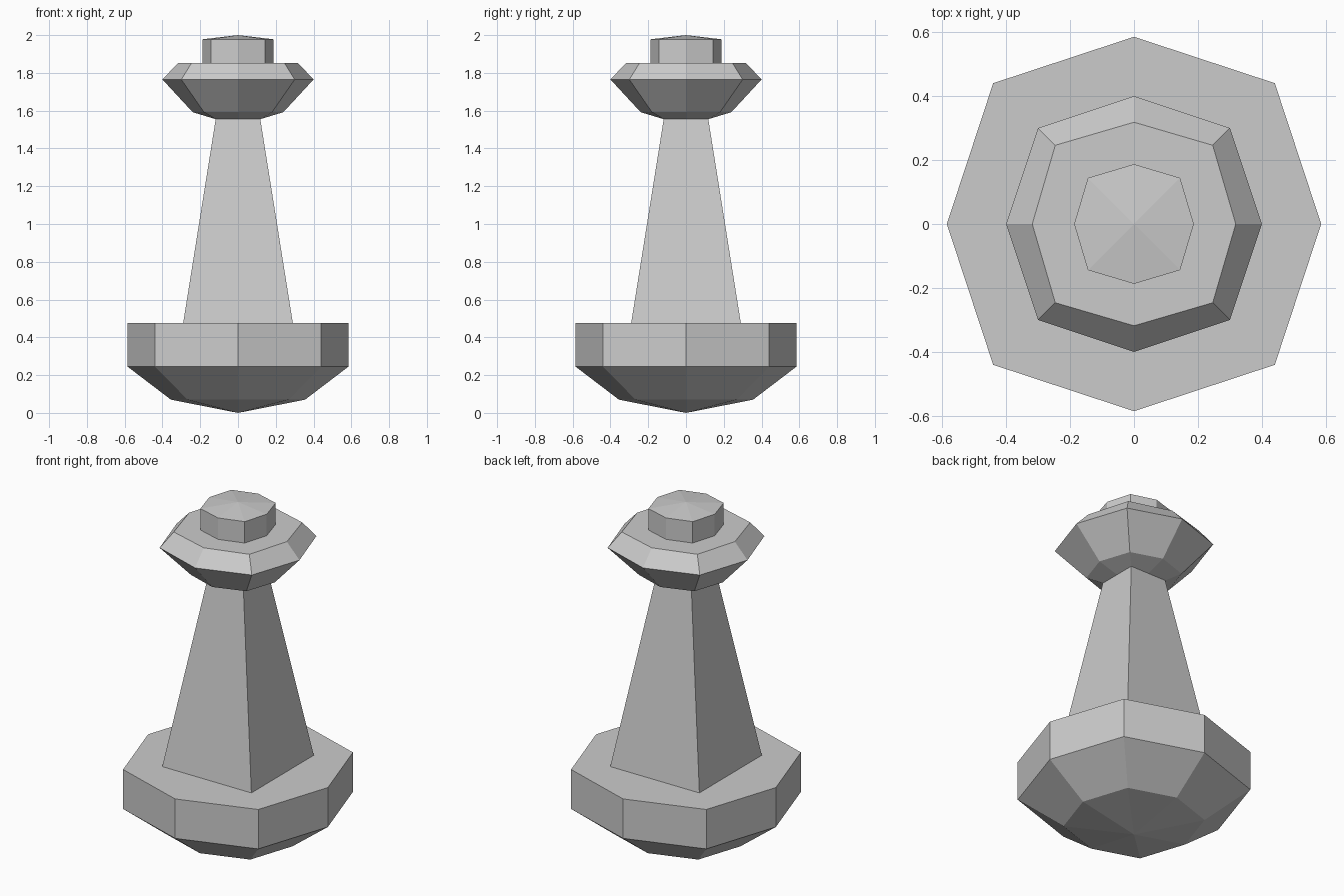
import bpy, bmesh

if "Cube" in bpy.data.objects:
    bpy.data.objects.remove(bpy.data.objects["Cube"])


def octagon(a, d):
    """Eight points: a on the axes, (d, d) on the diagonals."""
    return [(a, 0), (d, d), (0, a), (-d, d), (-a, 0), (-d, -d), (0, -a), (d, -d)]


def square(s):
    return [(s, s), (-s, s), (-s, -s), (s, -s)]


def loft(name, sections):
    """Skin flat faces through (outline, z) sections from bottom to top."""
    bm = bmesh.new()
    rings = [[bm.verts.new((x, y, z)) for x, y in pts] for pts, z in sections]
    for low, high in zip(rings, rings[1:]):
        n = len(low)
        for i in range(n):
            j = (i + 1) % n
            bm.faces.new((low[i], low[j], high[j], high[i]))
    # Zero-size outlines merge into a pointed tip
    bmesh.ops.remove_doubles(bm, verts=bm.verts, dist=1e-4)
    mesh = bpy.data.meshes.new(name)
    bm.to_mesh(mesh)
    bm.free()
    obj = bpy.data.objects.new(name, mesh)
    bpy.context.collection.objects.link(obj)
    return obj


tip = octagon(0, 0)

# Heavy base with shallow pointed underside; its top meets the shaft
loft("base", [(tip, 0.0), (octagon(0.355, 0.267), 0.07),
              (octagon(0.585, 0.44), 0.245), (octagon(0.585, 0.44), 0.477),
              (octagon(0.29, 0.29), 0.477)])

# Tapered square shaft
loft("shaft", [(square(0.29), 0.477), (square(0.118), 1.555)])

# Flared collar
loft("collar", [(octagon(0.118, 0.118), 1.555), (octagon(0.24, 0.18), 1.592),
                (octagon(0.40, 0.30), 1.765), (octagon(0.318, 0.246), 1.852),
                (octagon(0.187, 0.144), 1.852)])

# Small cap with low point
loft("cap", [(octagon(0.187, 0.144), 1.852), (octagon(0.187, 0.144), 1.978),
             (tip, 2.0)])
